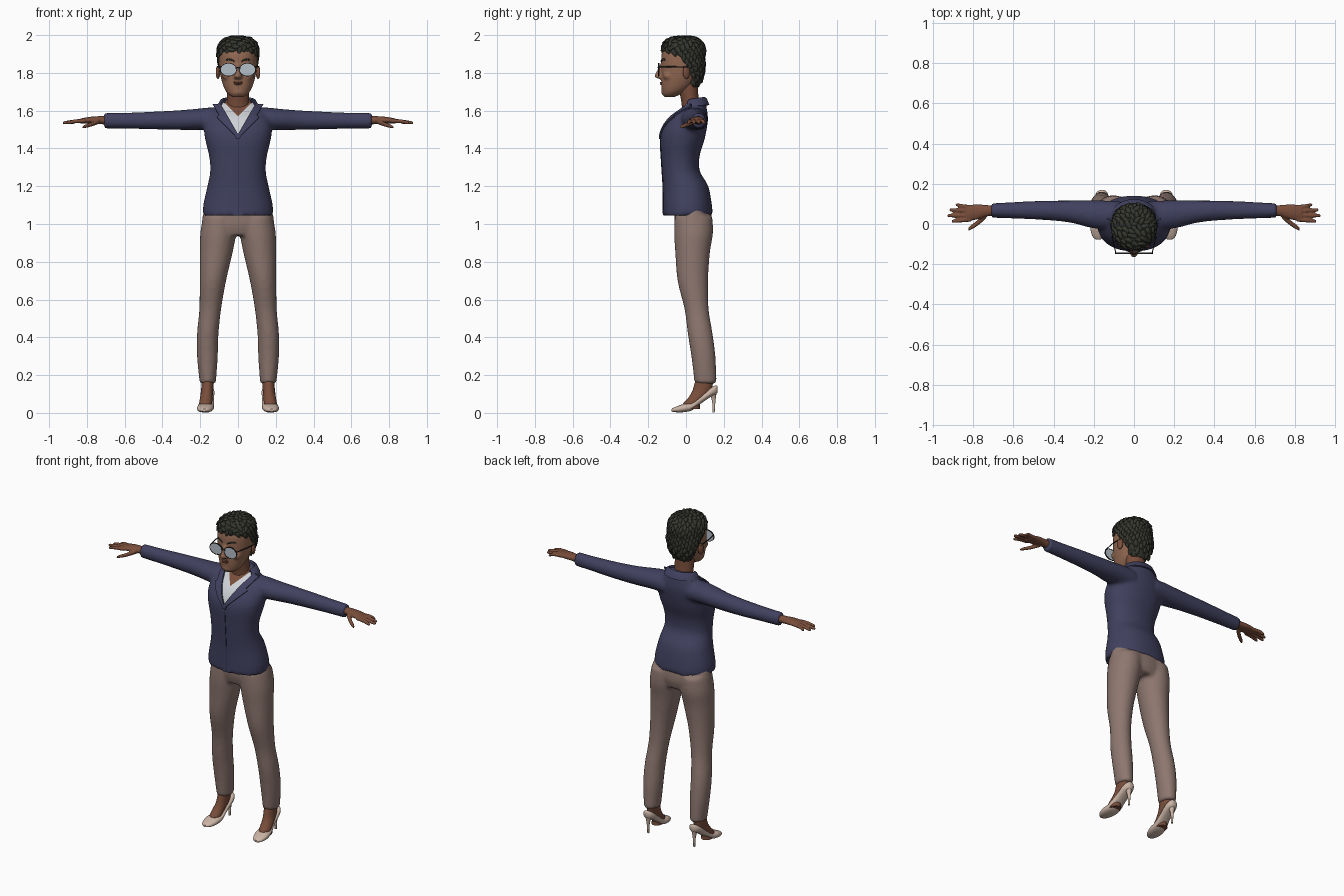
import bpy, bmesh, math, random
from math import sin, cos, pi, radians
from mathutils import Vector, Matrix
from mathutils.bvhtree import BVHTree

random.seed(4)
cube = bpy.data.objects.get("Cube")
if cube:
    bpy.data.objects.remove(cube, do_unlink=True)


def material(name, r, g, b):
    m = bpy.data.materials.new(name)
    m.use_nodes = True
    m.diffuse_color = (r, g, b, 1)
    m.node_tree.nodes["Principled BSDF"].inputs["Base Color"].default_value = (r, g, b, 1)
    return m


NAVY = material("navy cloth", .052, .052, .115)
SEAM = material("dark navy seam", .025, .025, .06)
TAUPE = material("taupe cloth", .27, .185, .16)
WHITE = material("white shirt", .62, .64, .67)
SKIN = material("brown skin", .19, .075, .043)
FACE = material("light brown face", .29, .14, .085)
HAIR = material("dark hair", .035, .038, .028)
LENS = material("pale lens", .46, .52, .58)
SHOE = material("cream shoe", .6, .46, .38)
SOLE = material("black sole", .022, .022, .022)


def smooth_rings(rings, k=4):
    """Catmull-Rom interpolation between the given cross-sections."""
    out = []
    for i in range(len(rings) - 1):
        p0, p1, p2, p3 = (rings[max(0, min(len(rings) - 1, i + j))] for j in (-1, 0, 1, 2))
        for s in range(k):
            t = s / k
            out.append([b + .5 * t * (c - a + t * (2*a - 5*b + 4*c - d + t * (3*(b - c) + d - a)))
                        for a, b, c, d in zip(p0, p1, p2, p3)])
    return out + [list(rings[-1])]


def loft(bm, axis, rings, side=1, n=28, power=2.0):
    """Skin of oval sections (position, centre a, centre b, radius a, radius b)."""
    loops = []
    for t, a, b, ra, rb in smooth_rings(rings):
        loop = []
        for i in range(n):
            c, s = cos(2*pi*i/n), sin(2*pi*i/n)
            u = a + ra * math.copysign(abs(c) ** (2/power), c)
            v = b + rb * math.copysign(abs(s) ** (2/power), s)
            x, y, z = {"x": (t, u, v), "y": (u, t, v), "z": (u, v, t)}[axis]
            loop.append(bm.verts.new((x * side, y, z)))
        loops.append(loop)
    for p, q in zip(loops, loops[1:]):
        for i in range(n):
            bm.faces.new((p[i], p[(i+1) % n], q[(i+1) % n], q[i]))
    bm.faces.new(loops[0])
    bm.faces.new(loops[-1])


def ball(bm, centre, size, basis=Matrix(), n=16):
    mat = Matrix.Translation(centre) @ basis @ Matrix.Diagonal((*size, 1))
    return bmesh.ops.create_uvsphere(bm, u_segments=n, v_segments=n // 2 + 1, radius=1, matrix=mat)["verts"]


def grid(bm, rows):
    vs = [[bm.verts.new(p) for p in row] for row in rows]
    for p, q in zip(vs, vs[1:]):
        for i in range(len(p) - 1):
            bm.faces.new((p[i], p[i+1], q[i+1], q[i]))


def finish(name, bm, mats, voxel=0, thick=0, angle=50):
    bmesh.ops.recalc_face_normals(bm, faces=bm.faces)
    me = bpy.data.meshes.new(name)
    bm.to_mesh(me)
    bm.free()
    ob = bpy.data.objects.new(name, me)
    bpy.context.collection.objects.link(ob)
    if voxel:
        r = ob.modifiers.new("blend", "REMESH")
        r.mode, r.voxel_size = "VOXEL", voxel
        s = ob.modifiers.new("soften", "SMOOTH")
        s.factor, s.iterations = .5, 4
    if thick:
        s = ob.modifiers.new("thickness", "SOLIDIFY")
        s.thickness, s.offset = thick, 0
    if voxel or thick:
        dg = bpy.context.evaluated_depsgraph_get()
        ob.data = bpy.data.meshes.new_from_object(ob.evaluated_get(dg))
        ob.modifiers.clear()
    ob.data.materials.clear()
    for m in mats:
        ob.data.materials.append(m)
    ob.data.polygons.foreach_set("use_smooth", [True] * len(ob.data.polygons))
    ob.data.set_sharp_from_angle(angle=radians(angle))
    return ob


# Jacket: torso and both sleeves blended together
bm = bmesh.new()
loft(bm, "z", [(1.045, 0, .01, .185, .132), (1.1, 0, .008, .184, .129), (1.2, 0, -.002, .162, .12),
               (1.28, 0, -.027, .147, .1), (1.36, 0, -.03, .153, .102), (1.44, 0, -.02, .172, .116),
               (1.5, 0, -.008, .18, .117), (1.56, 0, .014, .17, .102), (1.61, 0, .04, .13, .07),
               (1.645, 0, .053, .085, .052), (1.66, 0, .055, .07, .045)], n=40, power=2.2)
for s in (1, -1):
    loft(bm, "x", [(.08, .045, 1.553, .07, .06), (.15, .045, 1.557, .072, .06), (.22, .05, 1.554, .068, .056),
                   (.32, .062, 1.55, .055, .052), (.45, .068, 1.548, .048, .047),
                   (.6, .068, 1.547, .041, .042), (.71, .067, 1.547, .036, .041)], s)
jacket = finish("jacket", bm, [NAVY, WHITE, SKIN], voxel=.011)

# Neckline: cut clean V edges, then colour shirt and chest
V_APEX, V_SLOPE, CHEST_APEX, CHEST_SLOPE = 1.47, .58, 1.57, 1.0
bm = bmesh.new()
bm.from_mesh(jacket.data)
for apex, slope in ((V_APEX, V_SLOPE), (CHEST_APEX, CHEST_SLOPE)):
    for s in (1, -1):
        bmesh.ops.bisect_plane(bm, geom=bm.verts[:] + bm.edges[:] + bm.faces[:],
                               plane_co=(0, 0, apex), plane_no=(s, 0, -slope))
for f in bm.faces:
    c = f.calc_center_median()
    if c.y < .04 and c.z > V_APEX:
        if abs(c.x) < CHEST_SLOPE * (c.z - CHEST_APEX):
            f.material_index = 2
        elif abs(c.x) < V_SLOPE * (c.z - V_APEX):
            f.material_index = 1
bm.to_mesh(jacket.data)
surface = BVHTree.FromBMesh(bm)
bm.free()


def on_front(x, z, lift=.005):
    hit = surface.ray_cast(Vector((x, -1, z)), Vector((0, 1, 0)))[0]
    return (x, (hit.y if hit else .03) - lift, z)


# Lapels with a stepped notch, collar, front seam
bm = bmesh.new()
for s in (1, -1):
    rows = []
    for i in range(25):
        t = i / 24
        z = 1.45 + .185 * t
        inner = max(0, V_SLOPE * (z - V_APEX)) - .003
        width = .012 + .05 * t / .65 if t < .65 else .042
        rows.append([on_front(s * (inner + width * j / 5), z) for j in range(6)])
    grid(bm, rows)
finish("lapels", bm, [NAVY], thick=.009)

bm = bmesh.new()
rows = []
for i in range(33):
    a = radians(-118 + 236 * i / 32)
    lift = .008 * cos(a)
    rows.append([(r * sin(a), .042 + .72 * r * cos(a), z + lift)
                 for r, z in ((.076, 1.645), (.08, 1.661), (.09, 1.655), (.108, 1.622))])
grid(bm, rows)
finish("collar", bm, [NAVY], thick=.008)

bm = bmesh.new()
grid(bm, [[on_front(x, 1.055 + .395 * i / 30, .001) for x in (.002, .006)] for i in range(31)])
finish("front_seam", bm, [SEAM], thick=.004)

# Trousers
bm = bmesh.new()
loft(bm, "z", [(.94, 0, .04, .17, .085), (1.0, 0, .04, .192, .1), (1.08, 0, .035, .18, .095)])
for s in (1, -1):
    loft(bm, "z", [(.155, .16, .104, .043, .059), (.3, .162, .092, .055, .064), (.42, .16, .075, .057, .066),
                   (.55, .147, .056, .058, .064), (.7, .133, .036, .07, .081), (.85, .115, .035, .087, .092),
                   (.95, .105, .04, .095, .103), (1.04, .095, .04, .09, .1)], s)
finish("trousers", bm, [TAUPE], voxel=.011)

# Feet and high-heeled shoes
for s, label in ((1, "left"), (-1, "right")):
    bm = bmesh.new()
    loft(bm, "z", [(.02, .172, .03, .034, .045), (.05, .171, .03, .034, .045), (.08, .168, .055, .033, .043),
                   (.12, .163, .085, .032, .05), (.19, .16, .1, .034, .046)], s)
    finish(label + "_foot", bm, [SKIN])
    bm = bmesh.new()
    loft(bm, "y", [(-.077, .178, .014, .012, .006), (-.06, .177, .017, .03, .013), (-.02, .174, .024, .043, .021),
                   (.03, .169, .035, .042, .022), (.08, .164, .072, .036, .022), (.13, .161, .108, .036, .024),
                   (.158, .16, .122, .026, .024), (.168, .16, .125, .012, .016)], s, power=2.4)
    bmesh.ops.recalc_face_normals(bm, faces=bm.faces)
    for f in bm.faces:
        f.material_index = int(f.normal.z < -.55 and f.calc_center_median().y < .125)
    loft(bm, "z", [(.002, .16, .146, .006, .006), (.05, .16, .147, .008, .008), (.085, .16, .145, .014, .014),
                   (.115, .16, .14, .026, .024)], s, n=14)
    finish(label + "_shoe", bm, [SHOE, SOLE])

# Hands with four fingers and a thumb
for s, label in ((1, "left"), (-1, "right")):
    bm = bmesh.new()
    loft(bm, "x", [(.68, .067, 1.547, .025, .024), (.73, .066, 1.55, .028, .021), (.78, .06, 1.55, .038, .018),
                   (.835, .054, 1.545, .04, .013)], s)
    for y0, y1, tip in ((.084, .095, .888), (.065, .07, .918), (.043, .042, .928), (.022, .014, .908)):
        loft(bm, "x", [(.81, y0, 1.546, .011, .011), (.86, (y0 + y1) / 2, 1.544, .0105, .0105),
                       (tip - .01, y1, 1.536, .009, .009), (tip, y1, 1.534, .004, .004)], s, n=12)
    loft(bm, "x", [(.735, .045, 1.544, .018, .014), (.775, .008, 1.528, .015, .012),
                   (.812, -.018, 1.516, .012, .009), (.826, -.027, 1.511, .005, .004)], s, n=12)
    finish(label + "_hand", bm, [SKIN], voxel=.0045)

# Neck
bm = bmesh.new()
loft(bm, "z", [(1.52, 0, .025, .055, .045), (1.6, 0, .026, .06, .047), (1.66, 0, .02, .058, .047),
               (1.76, 0, .005, .06, .055)])
finish("neck", bm, [SKIN])

# Head with nose, cheeks and chin blended
bm = bmesh.new()
loft(bm, "z", [(1.672, 0, -.088, .028, .026), (1.685, 0, -.078, .049, .046), (1.705, 0, -.062, .066, .066),
               (1.74, 0, -.043, .081, .088), (1.79, 0, -.028, .094, .103), (1.85, 0, -.018, .101, .114),
               (1.91, 0, -.015, .098, .112), (1.955, 0, -.015, .075, .085), (1.975, 0, -.015, .04, .045)], power=2.15)
loft(bm, "z", [(1.768, 0, -.128, .018, .014), (1.778, 0, -.136, .023, .03), (1.79, 0, -.136, .018, .029),
               (1.815, 0, -.13, .012, .022), (1.845, 0, -.12, .012, .018)], n=16)
ball(bm, (0, -.112, 1.698), (.03, .02, .018))
for s in (1, -1):
    ball(bm, (s * .052, -.092, 1.785), (.032, .03, .026))
finish("head", bm, [FACE], voxel=.006)

bm = bmesh.new()
for s in (1, -1):
    ball(bm, (s * .106, .002, 1.803), (.011, .02, .035), Matrix.Rotation(s * .3, 4, "Z"))
finish("ears", bm, [SKIN])

# Smiling lips and brows
bm = bmesh.new()
for z, size in ((1.748, .0035), (1.741, .0045)):
    loft(bm, "x", [(-.034, -.113, 1.755, .003, .001), (-.018, -.128, z + .002, .005, size),
                   (0, -.133, z, .006, size), (.018, -.128, z + .002, .005, size), (.034, -.113, 1.755, .003, .001)], n=10)
finish("lips", bm, [SKIN])
bm = bmesh.new()
for s in (1, -1):
    loft(bm, "x", [(.018, -.131, 1.862, .004, .004), (.05, -.119, 1.872, .005, .005), (.082, -.084, 1.862, .003, .002)], s, n=10)
finish("brows", bm, [HAIR])

# Glasses
bm = bmesh.new()
for s in (1, -1):
    loft(bm, "y", [(-.147, .05, 1.817, .041, .032), (-.143, .05, 1.817, .041, .032)], s, power=2.5)
finish("lenses", bm, [LENS], angle=30)
bm = bmesh.new()
for s in (1, -1):
    rows = []
    for i in range(33):
        a = 2 * pi * i / 32
        rows.append([(s * (.05 + (.041 + d) * cos(a)), -.145 + e, 1.817 + (.032 + d) * sin(a))
                     for d, e in ((0, -.003), (.003, -.003), (.003, .003), (0, .003))])
    grid(bm, rows)
    loft(bm, "y", [(-.146, .09, 1.832, .002, .003), (-.07, .106, 1.832, .002, .003), (.01, .112, 1.83, .002, .003)], s, n=8)
loft(bm, "x", [(-.014, -.146, 1.826, .002, .002), (0, -.15, 1.829, .002, .002), (.014, -.146, 1.826, .002, .002)], n=8)
finish("glasses_frame", bm, [SOLE], thick=.001)

# Hair: base cap covered with overlapping pointed locks
bm = bmesh.new()
loft(bm, "z", [(1.725, 0, .04, .05, .025), (1.78, 0, .045, .08, .045), (1.84, 0, .03, .1, .068),
               (1.88, 0, .006, .105, .09), (1.91, 0, -.012, .108, .111), (1.95, 0, -.015, .1, .108),
               (1.98, 0, -.015, .07, .075), (1.99, 0, -.015, .03, .03)])
bmesh.ops.recalc_face_normals(bm, faces=bm.faces)
cap = BVHTree.FromBMesh(bm)
centre, count = Vector((0, 0, 1.88)), 230
for i in range(count):
    h = 1 - 1.9 * i / count
    r, a = math.sqrt(1 - h * h), i * 2.39996
    d = Vector((r * cos(a), r * sin(a), h))
    loc, normal = cap.ray_cast(centre + d * .4, -d)[:2]
    if loc is None or normal.z < -.6 or (loc.y < -.03 and loc.z < 1.9):
        continue
    front = loc.y < -.02 and loc.z > 1.92
    flow = Vector((.7, -.6, .1)) if front else Vector((.25 * loc.x / .1, .35, -1))
    flow += Vector([random.uniform(-.4, .4) for _ in range(3)])
    flow = (flow - normal * flow.dot(normal)).normalized() + normal * random.uniform(.05, .3)
    flow.normalize()
    across = normal.cross(flow).normalized()
    basis = Matrix((flow, across, flow.cross(across))).transposed().to_4x4()
    lock = ball(bm, (0, 0, 0), (1, 1, 1), Matrix.Rotation(pi / 2, 4, "Y"), n=8)
    length = random.uniform(.02, .03)
    for v in lock:
        taper = 1 - .45 * (v.co.x + 1) ** 2 / 4
        v.co = loc + basis @ Vector((v.co.x * length, v.co.y * .014 * taper, v.co.z * .009 * taper))
finish("hair", bm, [HAIR], angle=60)
